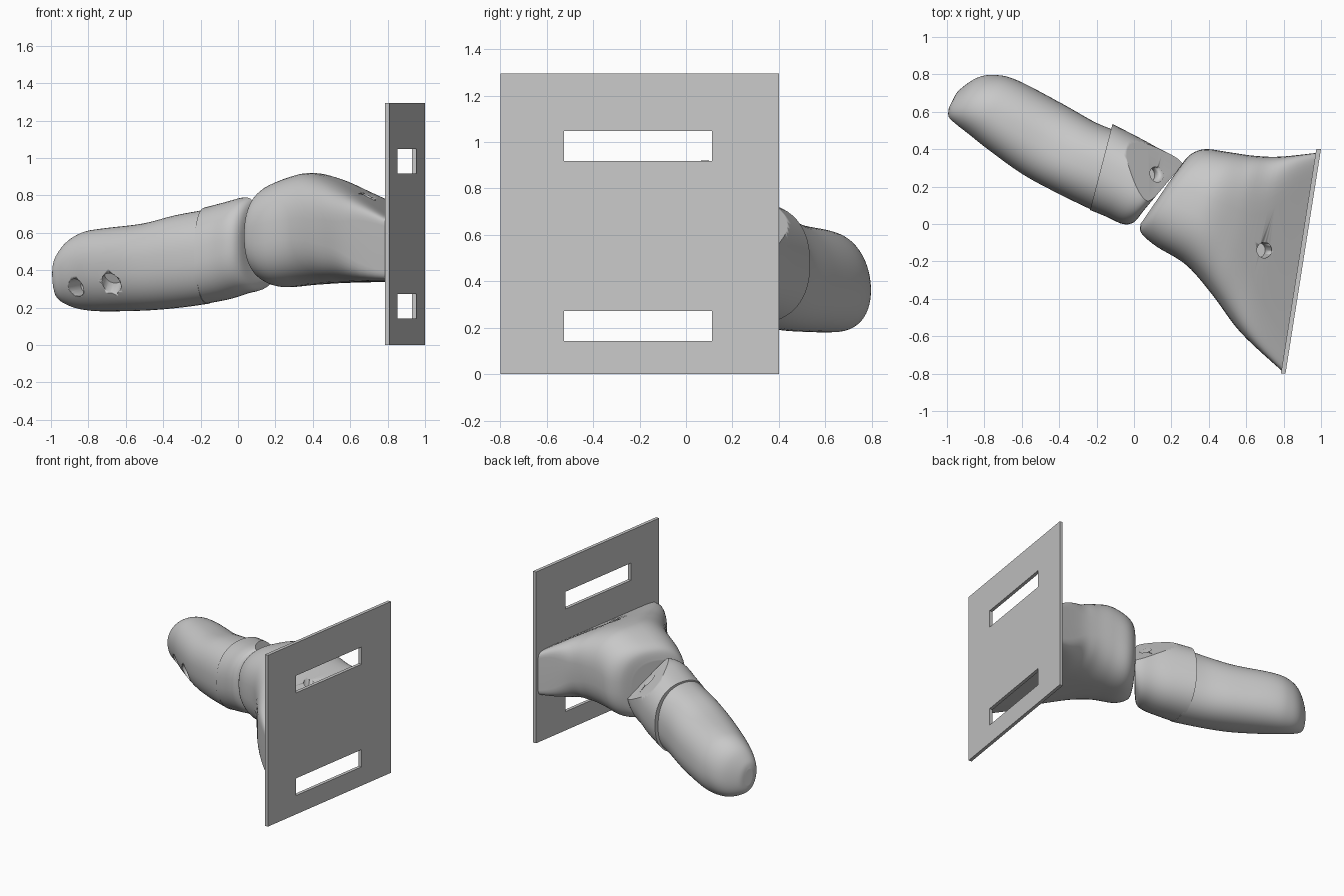
import bpy, bmesh, math
from mathutils import Vector

if "Cube" in bpy.data.objects:
    bpy.data.objects.remove(bpy.data.objects["Cube"])

grey = bpy.data.materials.new("matte grey")
grey.use_nodes = True
colour = (0.58, 0.58, 0.58, 1)
grey.diffuse_color = colour
grey.node_tree.nodes["Principled BSDF"].inputs["Base Color"].default_value = colour


def make(name, bm, smooth=True):
    bmesh.ops.recalc_face_normals(bm, faces=bm.faces[:])
    mesh = bpy.data.meshes.new(name)
    bm.to_mesh(mesh)
    bm.free()
    ob = bpy.data.objects.new(name, mesh)
    bpy.context.collection.objects.link(ob)
    mesh.materials.append(grey)
    if smooth:
        bpy.ops.object.select_all(action="DESELECT")
        ob.select_set(True)
        bpy.context.view_layer.objects.active = ob
        bpy.ops.object.shade_smooth_by_angle(angle=math.radians(40))
    return ob


def spline(a, b, c, d, t):
    return 0.5 * (2 * b + (c - a) * t + (2 * a - 5 * b + 4 * c - d) * t * t
                  + (3 * b - a - 3 * c + d) * t ** 3)


def loft(name, sections, lean=0, cut=None, steps=6, sides=56):
    """Section: front x, y, back x, y, bottom z, top z, squareness.
    The lean tips the tops forward and fades out along the loft."""
    rows = []
    last = len(sections) - 1
    for i in range(last):
        four = [sections[max(0, min(last, i + k))] for k in (-1, 0, 1, 2)]
        for s in range(steps):
            rows.append([spline(*v, s / steps) for v in zip(*four)])
    rows.append(sections[-1])
    bm = bmesh.new()
    rings = []
    for i, (fx, fy, bx, by, low, high, n) in enumerate(rows):
        tip = lean * (1 - i / (len(rows) - 1))
        ring = []
        for k in range(sides):
            a = math.tau * k / sides
            c, s = math.cos(a), math.sin(a)
            u = math.copysign(abs(c) ** (2 / n), c)
            w = math.copysign(abs(s) ** (2 / n), s)
            u -= tip * w
            ring.append(bm.verts.new(((fx + bx + u * (bx - fx)) / 2,
                                      (fy + by + u * (by - fy)) / 2,
                                      (low + high + w * (high - low)) / 2)))
        rings.append(ring)
    for r, q in zip(rings, rings[1:]):
        for k in range(sides):
            j = (k + 1) % sides
            bm.faces.new((r[k], r[j], q[j], q[k]))
    bm.faces.new(rings[0])
    bm.faces.new(rings[-1])
    if cut:
        bmesh.ops.bisect_plane(bm, geom=bm.verts[:] + bm.edges[:] + bm.faces[:],
                               plane_co=cut[0], plane_no=cut[1], clear_outer=True)
        bmesh.ops.holes_fill(bm, edges=[e for e in bm.edges if e.is_boundary])
    return make(name, bm)


def bore(target, start, end, radius):
    start, end = Vector(start), Vector(end)
    bm = bmesh.new()
    bmesh.ops.create_cone(bm, cap_ends=True, segments=28, radius1=radius,
                          radius2=radius, depth=(end - start).length)
    turn = (end - start).to_track_quat("Z", "Y").to_matrix()
    bmesh.ops.rotate(bm, matrix=turn, verts=bm.verts)
    bmesh.ops.translate(bm, vec=(start + end) / 2, verts=bm.verts)
    cutter = make(target.name + "_bore_cutter", bm)
    cutter.hide_render = True
    cutter.hide_set(True)
    mod = target.modifiers.new("bore", "BOOLEAN")
    mod.operation = "DIFFERENCE"
    mod.solver = "EXACT"
    mod.object = cutter


# Mounting plate with two strap slots, built as a grid of cells
def plate_point(y, z):
    return (0.785 + (y + 0.8) * 0.158, y, z)


bm = bmesh.new()
ys, zs = (-0.8, -0.525, 0.113, 0.4), (0, 0.142, 0.272, 0.918, 1.048, 1.295)
grid = [[bm.verts.new(plate_point(y, z)) for z in zs] for y in ys]
cells = []
for i in range(3):
    for j in range(5):
        if i == 1 and j in (1, 3):
            continue
        cells.append(bm.faces.new((grid[i][j], grid[i + 1][j],
                                   grid[i + 1][j + 1], grid[i][j + 1])))
extruded = bmesh.ops.extrude_face_region(bm, geom=cells, use_keep_orig=True)
bmesh.ops.translate(bm, vec=(0.025, 0, 0), verts=[
    v for v in extruded["geom"] if isinstance(v, bmesh.types.BMVert)])
make("mounting_plate", bm, smooth=False)

# Flared knuckle base joining the plate
base = loft("knuckle_base", [
    (0.035, 0.00, 0.24, 0.30, 0.41, 0.75, 2.3),
    (0.04, -0.05, 0.30, 0.37, 0.345, 0.83, 2.4),
    (0.12, -0.12, 0.38, 0.40, 0.31, 0.88, 2.5),
    (0.28, -0.22, 0.50, 0.385, 0.32, 0.92, 2.6),
    (0.42, -0.38, 0.64, 0.365, 0.33, 0.885, 3),
    (0.57, -0.58, 0.78, 0.36, 0.335, 0.81, 4.5),
    (0.79, -0.785, 0.975, 0.38, 0.34, 0.685, 12)])
bore(base, (0.72, -0.14, 0.95), (0.66, -0.14, 0.55), 0.042)

# Cuff with a slanted facet at the hinge
cuff = loft("hinge_cuff", [
    (-0.235, 0.075, -0.115, 0.535, 0.22, 0.735, 2.3),
    (-0.15, 0.04, 0.04, 0.455, 0.245, 0.765, 2.3),
    (-0.06, 0.00, 0.14, 0.40, 0.275, 0.79, 2.3),
    (0.00, 0.01, 0.22, 0.36, 0.295, 0.79, 2.2),
    (0.05, 0.07, 0.265, 0.325, 0.34, 0.74, 2.1)],
    cut=((0.03, 0.20, 0.77), (0.6, 0.4, 0.7)))
bore(cuff, (0.17, 0.27, 0.85), (0.07, 0.26, 0.45), 0.042)

# Finger segment with a rounded, leaning tip
finger = loft("finger_segment", [
    (-0.99, 0.62, -0.965, 0.67, 0.30, 0.42, 2),
    (-0.99, 0.575, -0.935, 0.715, 0.245, 0.475, 2.1),
    (-0.95, 0.535, -0.84, 0.78, 0.205, 0.555, 2.1),
    (-0.88, 0.48, -0.74, 0.795, 0.185, 0.605, 2.1),
    (-0.78, 0.40, -0.62, 0.765, 0.18, 0.625, 2.2),
    (-0.60, 0.27, -0.38, 0.64, 0.185, 0.65, 2.3),
    (-0.42, 0.17, -0.21, 0.545, 0.20, 0.695, 2.3),
    (-0.225, 0.075, -0.10, 0.50, 0.22, 0.725, 2.3)], lean=0.22)
bore(finger, (-0.94, 0.38, 0.29), (-0.80, 0.60, 0.32), 0.048)
bore(finger, (-0.70, 0.20, 0.25), (-0.66, 0.44, 0.38), 0.055)

# Even shading around the bored holes
for part in (base, cuff, finger):
    part.modifiers.new("shading", "WEIGHTED_NORMAL").keep_sharp = True
